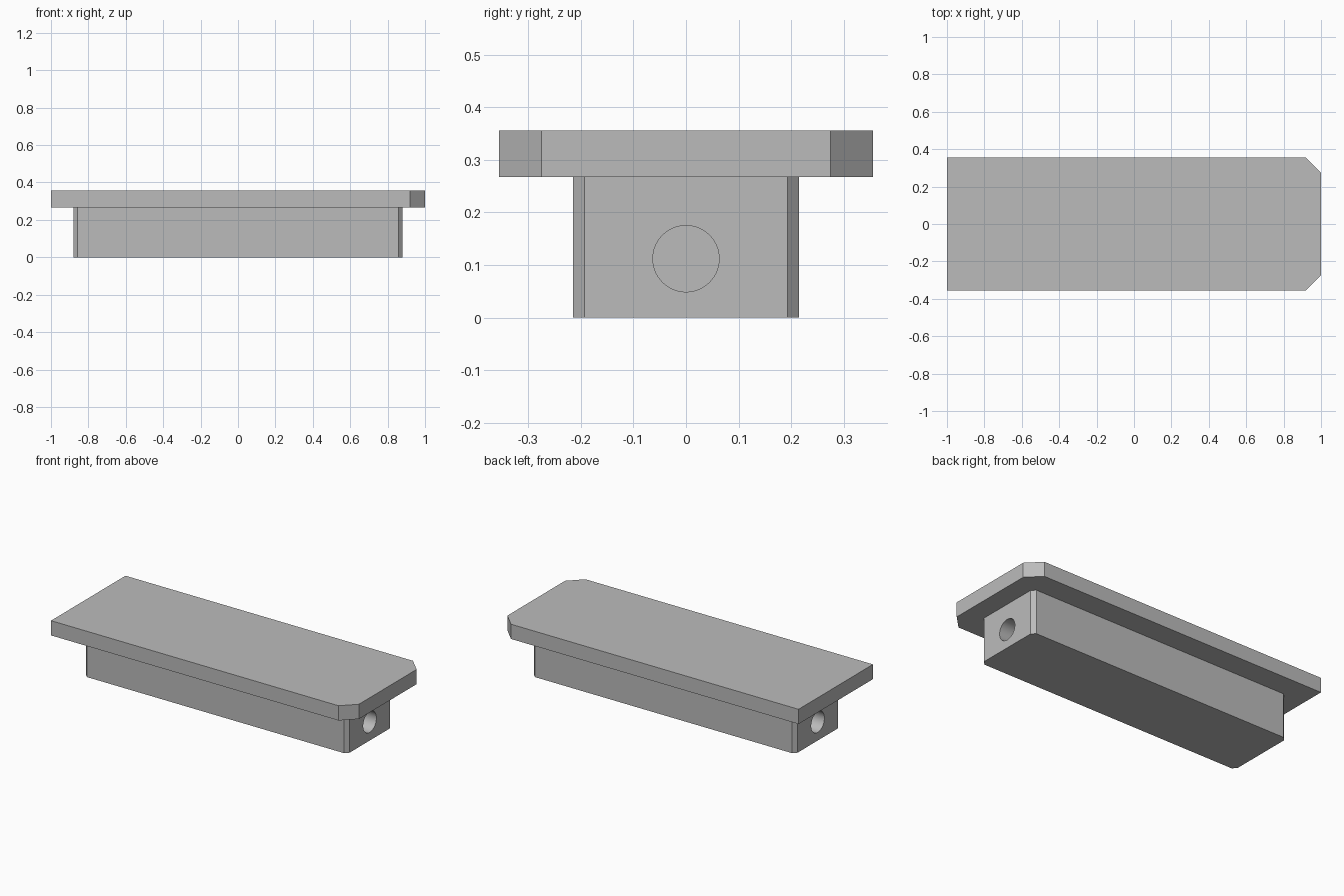
import bpy, bmesh
from math import radians

if "Cube" in bpy.data.objects:
    bpy.data.objects.remove(bpy.data.objects["Cube"])

grey = bpy.data.materials.new("plain_grey")
grey.use_nodes = True
colour = (0.5, 0.5, 0.5, 1)
grey.diffuse_color = colour
grey.node_tree.nodes["Principled BSDF"].inputs["Base Color"].default_value = colour


def chamfered_slab(name, half_x, half_y, z0, z1, right_cut, left_cut):
    """Upright prism whose corners are cut at 45 degrees at each end."""
    half = []
    for side, cut in ((1, right_cut), (-1, left_cut)):
        corner = [(side * half_x, half_y - cut), (side * (half_x - cut), half_y)]
        if cut == 0:
            corner = corner[:1]
        half += corner if side > 0 else corner[::-1]
    outline = half + [(x, -y) for x, y in reversed(half)]
    bm = bmesh.new()
    face = bm.faces.new([bm.verts.new((x, y, z0)) for x, y in outline])
    top = bmesh.ops.extrude_face_region(bm, geom=[face])["geom"]
    bmesh.ops.translate(bm, vec=(0, 0, z1 - z0),
                        verts=[v for v in top if isinstance(v, bmesh.types.BMVert)])
    bmesh.ops.recalc_face_normals(bm, faces=bm.faces)
    mesh = bpy.data.meshes.new(name)
    bm.to_mesh(mesh)
    bm.free()
    mesh.materials.append(grey)
    obj = bpy.data.objects.new(name, mesh)
    bpy.context.collection.objects.link(obj)
    return obj


# Wide top plate, with two cut corners at the +x end
chamfered_slab("top_plate", 1.0, 0.355, 0.267, 0.356, 0.08, 0)

# Narrow block below, with all four upright edges cut
block = chamfered_slab("base_block", 0.88, 0.215, 0, 0.267, 0.022, 0.022)

# Blind round hole in each end of the block
depth = 0.3
for side, label in ((1, "left"), (-1, "right")):
    bpy.ops.mesh.primitive_cylinder_add(
        vertices=64, radius=0.063, depth=2 * depth,
        location=(side * 0.88, 0, 0.112), rotation=(0, radians(90), 0))
    cutter = bpy.context.object
    cutter.name = label + "_hole_cutter"
    cutter.data.materials.append(grey)
    cutter.hide_render = True
    cutter.hide_set(True)
    cut = block.modifiers.new(label + "_hole", "BOOLEAN")
    cut.operation = "DIFFERENCE"
    cut.solver = "EXACT"
    cut.object = cutter

# Smooth hole walls, sharp edges elsewhere
bpy.ops.object.select_all(action="DESELECT")
bpy.context.view_layer.objects.active = block
block.select_set(True)
for modifier in list(block.modifiers):
    bpy.ops.object.modifier_apply(modifier=modifier.name)
bpy.ops.object.shade_smooth_by_angle(angle=radians(30))
